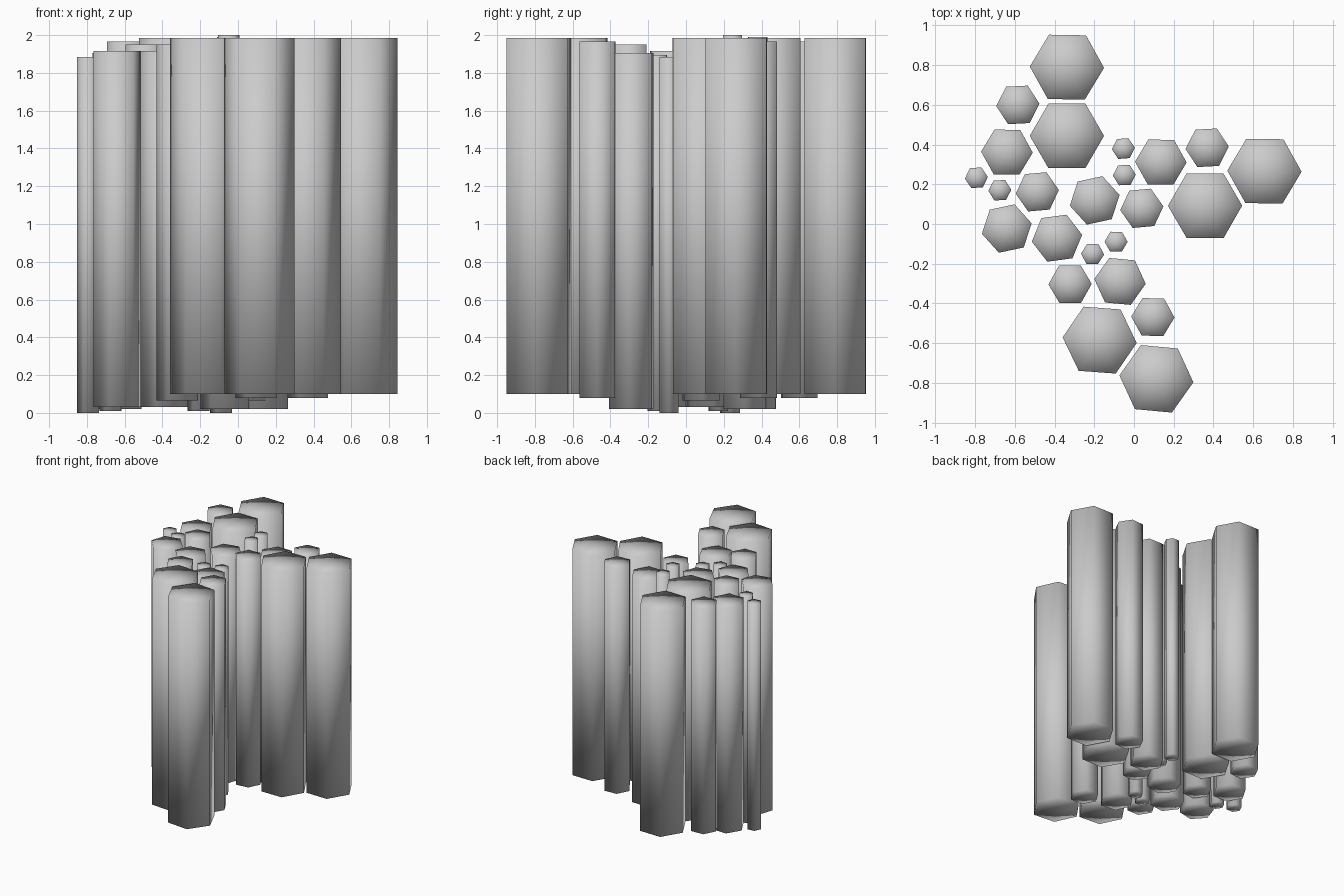
import bpy
from math import radians, cos, sin

if "Cube" in bpy.data.objects:
    bpy.data.objects.remove(bpy.data.objects["Cube"])

LENGTH = 1.885

# One cluster of hexagonal columns, relative to its inner large column:
# name, x, y, radius, twist (degrees), bottom z
COLUMNS = [
    ("large_inner", 0.0, 0.0, 0.187, 0, 0.10),
    ("large_outer", 0.0, 0.346, 0.187, -1, 0.10),
    ("medium_near", -0.302, -0.082, 0.130, -1, 0.02),
    ("medium_far", -0.303, -0.467, 0.128, 12, 0.03),
    ("slim_outer", -0.247, 0.156, 0.109, 3, 0.08),
    ("slim_inner", -0.149, -0.282, 0.109, 5, 0.065),
    ("thin_far", -0.456, -0.211, 0.058, 4, 0.0),
    ("thin_near", -0.338, -0.274, 0.058, 2, 0.01),
]

# Clusters: name, pivot x, pivot y, rotation (degrees), extra lift of thin columns
CLUSTERS = [
    ("back_left", -0.338, 0.444, 0, 0.0),
    ("right", 0.358, 0.092, -59.8, 0.105),
    ("front", -0.173, -0.585, -124.3, 0.0),
]


def column(name, x, y, radius, angle, bottom):
    """Six-sided prism with soft shading."""
    bpy.ops.mesh.primitive_cylinder_add(
        vertices=6, radius=radius, depth=LENGTH, end_fill_type='TRIFAN',
        location=(x, y, bottom + LENGTH / 2), rotation=(0, 0, angle + radians(30)))
    obj = bpy.context.object
    obj.name = name
    bpy.ops.object.shade_smooth()


# Place the same cluster three times around the centre
for cname, px, py, deg, lift in CLUSTERS:
    a = radians(deg)
    for name, x, y, r, twist, z in COLUMNS:
        column(f"{cname}_{name}_column",
               px + x * cos(a) - y * sin(a), py + x * sin(a) + y * cos(a),
               r, a + radians(twist), z + (lift if "thin" in name else 0))
